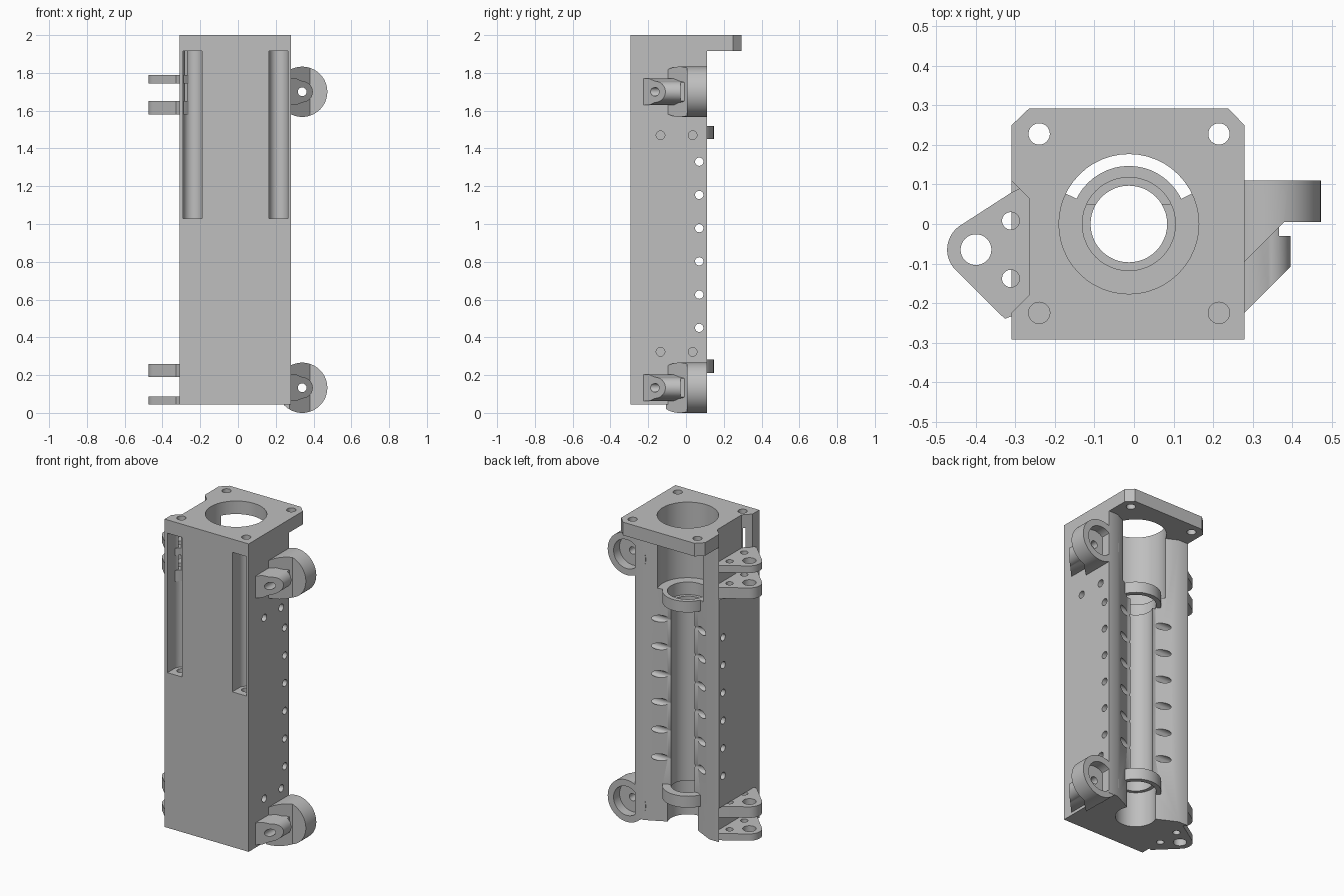
import bpy, bmesh, math

cube = bpy.data.objects.get("Cube")
if cube:
    bpy.data.objects.remove(cube, do_unlink=True)

grey = bpy.data.materials.new("plain grey")
grey.use_nodes = True
COLOUR = (0.52, 0.52, 0.52, 1)
grey.diffuse_color = COLOUR
grey.node_tree.nodes["Principled BSDF"].inputs["Base Color"].default_value = COLOUR

CX = -0.013          # bore axis
POST_X = (-0.24, 0.215)


def arc(cx, cy, r, start=0, end=360, n=48):
    steps = n if end - start == 360 else n + 1
    angles = [math.radians(start + (end - start) * i / n) for i in range(steps)]
    return [(cx + r * math.cos(a), cy + r * math.sin(a)) for a in angles]


def prism(name, pts, lo, hi, axis="Z"):
    """Extrude a 2D outline along one axis."""
    place = {"Z": lambda a, b, h: (a, b, h),
             "Y": lambda a, b, h: (a, h, b),
             "X": lambda a, b, h: (h, a, b)}[axis]
    bm = bmesh.new()
    rings = [[bm.verts.new(place(a, b, h)) for a, b in pts] for h in (lo, hi)]
    bm.faces.new(rings[0])
    bm.faces.new(rings[1])
    for i in range(len(pts)):
        j = (i + 1) % len(pts)
        bm.faces.new((rings[0][i], rings[0][j], rings[1][j], rings[1][i]))
    bmesh.ops.recalc_face_normals(bm, faces=bm.faces)
    mesh = bpy.data.meshes.new(name)
    bm.to_mesh(mesh)
    bm.free()
    mesh.materials.append(grey)
    obj = bpy.data.objects.new(name, mesh)
    bpy.context.collection.objects.link(obj)
    return obj


def rod(cx, cy, r, lo, hi, axis="Z", name="cutter", n=48):
    return prism(name, arc(cx, cy, r, n=n), lo, hi, axis)


def combine(obj, tool, operation="DIFFERENCE"):
    """Apply a boolean and remove the tool."""
    mod = obj.modifiers.new("bool", "BOOLEAN")
    mod.operation, mod.solver, mod.object = operation, "EXACT", tool
    bpy.context.view_layer.update()
    graph = bpy.context.evaluated_depsgraph_get()
    mesh = bpy.data.meshes.new_from_object(obj.evaluated_get(graph))
    obj.modifiers.clear()
    obj.data = mesh
    bpy.data.objects.remove(tool, do_unlink=True)


def finish(obj):
    bpy.ops.object.select_all(action="DESELECT")
    obj.select_set(True)
    bpy.context.view_layer.objects.active = obj
    bpy.ops.object.shade_smooth_by_angle(angle=math.radians(30))


# Main body with a flared opening along the back
body = prism("main_body", [(-0.31, -0.293), (0.28, -0.293), (0.28, 0.112), (0.217, 0.112),
                           (0.092, 0.05), (-0.118, 0.05), (-0.243, 0.112), (-0.31, 0.112)],
             0.045, 1.95)

# Mounting flange with chamfered rear corners
flange = prism("flange", [(-0.31, -0.293), (0.28, -0.293), (0.28, 0.25), (0.238, 0.293),
                          (-0.265, 0.293), (-0.31, 0.25)], 1.917, 2.0)
combine(body, flange, "UNION")

# Retaining rings crossing the opening
for lo, hi in ((0.21, 0.283), (1.45, 1.52)):
    combine(body, rod(CX, 0, 0.147, lo, hi), "UNION")

# Stepped bore
for r, lo, hi in ((0.097, 0, 2.1), (0.118, 0, 0.27), (0.118, 1.44, 2.1), (0.177, 1.52, 2.1)):
    combine(body, rod(CX, 0, r, lo, hi))

# Front slots and the corner screw holes
for x in POST_X:
    slot = arc(x, -0.225, 0.05, 0, 180, 24) + [(x - 0.05, -0.4), (x + 0.05, -0.4)]
    combine(body, prism("cutter", slot, 1.03, 1.916))
    combine(body, rod(x, -0.225, 0.027, 0.95, 2.1, n=32))
    combine(body, rod(x, 0.228, 0.027, 1.8, 2.1, n=32))

# Recesses on the side that holds the hinge tabs
recess = [(-0.34, 0.14), (-0.265, 0.065), (-0.265, -0.18), (-0.34, -0.255)]
for lo, hi in ((0.0, 0.26), (1.58, 2.1)):
    combine(body, prism("cutter", recess, lo, hi))

# Row of cross holes, then shallow dowel holes
for i in range(6):
    combine(body, rod(0.07, 0.45 + 0.176 * i, 0.022, -0.5, 0.5, "X", n=24))
for y in (-0.135, 0.035):
    for z in (0.323, 1.47):
        combine(body, rod(y, z, 0.023, 0.22, 0.4, "X", n=24))
finish(body)

# Hinge tabs
tab_outline = arc(-0.4, -0.065, 0.073, 122, 225, 20) + [
    (-0.327, -0.24), (-0.3, -0.23), (-0.262, -0.185), (-0.262, 0.065), (-0.29, 0.09), (-0.31, 0.08)]
heights = {"lower_hinge_tab_bottom": (0.045, 0.088), "lower_hinge_tab_top": (0.19, 0.26),
           "upper_hinge_tab_bottom": (1.58, 1.65), "upper_hinge_tab_top": (1.745, 1.79)}
for name, (lo, hi) in heights.items():
    tab = prism(name, tab_outline, lo, hi)
    for x, y, r in ((-0.4, -0.065, 0.039), (-0.312, 0.008, 0.022), (-0.312, -0.138, 0.022)):
        combine(tab, rod(x, y, r, lo - 0.1, hi + 0.1, n=32))
    finish(tab)

# Round cups with sloped pivot arms on the other side
for level, z in (("lower", 0.133), ("upper", 1.7)):
    cup = rod(0.34, z, 0.133, -0.2, 0.2, "Y", level + "_cup", n=64)
    plan = [(0.2, 0.005), (0.27, 0.005), (0.27, -0.105), (0.38, 0.005),
            (0.5, 0.005), (0.5, 0.11), (0.2, 0.11)]
    combine(cup, prism("plan", plan, z - 0.3, z + 0.3), "INTERSECT")
    combine(cup, rod(0.34, z, 0.092, 0.05, 0.3, "Y"))

    arm = prism(level + "_pivot_arm", arc(0.34, z, 0.056, -90, 90, 24)
                + [(0.31, z + 0.07), (0.25, z + 0.07), (0.25, z - 0.07), (0.31, z - 0.07)],
                -0.3, 0.1, "Y")
    plan = [(0.265, -0.24), (0.41, -0.095), (0.41, -0.03), (0.367, -0.03),
            (0.367, 0.02), (0.265, 0.02)]
    combine(arm, prism("plan", plan, z - 0.3, z + 0.3), "INTERSECT")

    for part in (cup, arm):
        combine(part, rod(0.34, z, 0.023, -0.4, 0.4, "Y", n=24))
        finish(part)
